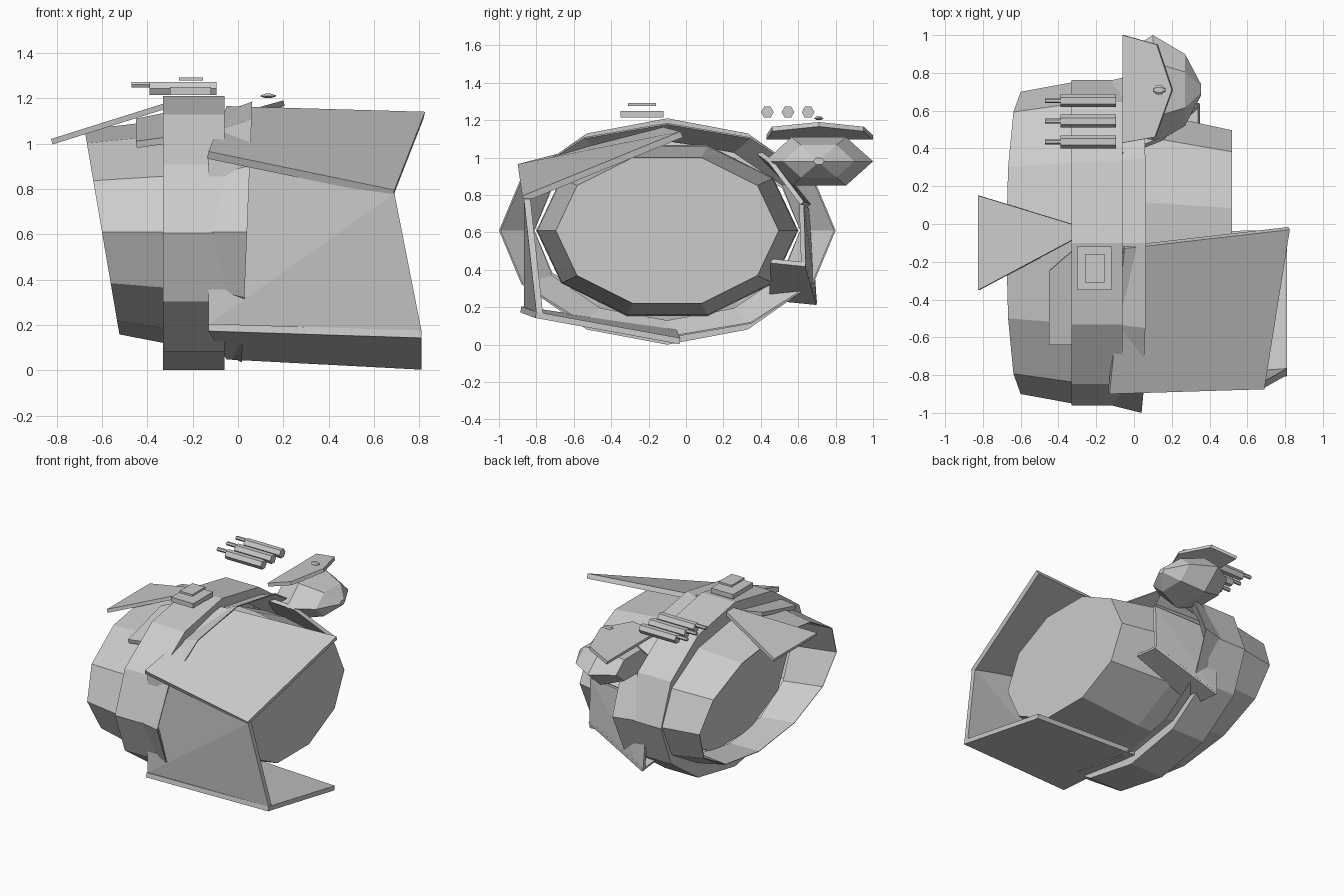
import bpy, bmesh, math
from mathutils import Vector

grey = bpy.data.materials.new("light_grey")
grey.diffuse_color = (0.6, 0.6, 0.6, 1)


def make(name, verts, faces):
    me = bpy.data.meshes.new(name)
    bm = bmesh.new()
    vs = [bm.verts.new(v) for v in verts]
    for f in faces:
        bm.faces.new([vs[i] for i in f])
    bmesh.ops.recalc_face_normals(bm, faces=bm.faces)
    bm.to_mesh(me)
    bm.free()
    me.materials.append(grey)
    ob = bpy.data.objects.new(name, me)
    bpy.context.collection.objects.link(ob)
    return ob


def loft(name, n, cy, cz, rings, band=False):
    """n-sided rings along x: (x, y radius, z radius, tilt); a band is a closed loop of rings."""
    verts = []
    for x, ry, rz, tilt in rings:
        for i in range(n):
            a = 2 * math.pi * i / n
            dz = rz * math.sin(a)
            verts.append((x + tilt * dz, cy + ry * math.cos(a), cz + dz))
    m = len(rings)
    faces = []
    for r in range(m if band else m - 1):
        s = (r + 1) % m
        for i in range(n):
            j = (i + 1) % n
            faces.append((r * n + i, r * n + j, s * n + j, s * n + i))
    if not band:
        faces += [tuple(range(n)), tuple(range((m - 1) * n, m * n))]
    return make(name, verts, faces)


def plate(name, corners, t):
    """Polygon extruded downwards against its own normal."""
    p = [Vector(c) for c in corners]
    nrm = (p[1] - p[0]).cross(p[2] - p[0]).normalized() * t
    n = len(p)
    faces = [tuple(range(n)), tuple(range(n, 2 * n))]
    faces += [(i, (i + 1) % n, (i + 1) % n + n, i + n) for i in range(n)]
    return make(name, p + [v - nrm for v in p], faces)


def bent_plate(name, corners, off):
    """Quad plate folded along the diagonal between its 2nd and 4th corners."""
    p = [Vector(c) for c in corners]
    return make(name, p + [v + Vector(off) for v in p],
                [(0, 1, 3), (1, 2, 3), (4, 5, 7), (5, 6, 7),
                 (0, 1, 5, 4), (1, 2, 6, 5), (2, 3, 7, 6), (3, 0, 4, 7)])


def box(name, x0, x1, y0, y1, z0, z1):
    return plate(name, [(x0, y0, z1), (x1, y0, z1), (x1, y1, z1), (x0, y1, z1)], z1 - z0)


CY, CZ = -0.1, 0.605

# barrel-shaped core with flat ends
loft("core", 10, CY, 0.61, [(-0.3, 0.67, 0.45, 0), (-0.1, 0.7, 0.48, 0),
                            (0.06, 0.695, 0.475, 0), (0.52, 0.596, 0.41, 0)])

# bands around the core
loft("left_shell", 12, CY, 0.61, [(-0.30, 0.855, 0.495, 0), (-0.6, 0.8, 0.452, -0.17),
                                  (-0.6, 0.795, 0.447, -0.17), (-0.29, 0.71, 0.45, 0)], True)
loft("centre_strap", 12, CY, CZ, [(-0.33, 0.862, 0.605, 0), (-0.06, 0.862, 0.605, 0),
                                  (-0.06, 0.8, 0.51, 0), (-0.33, 0.8, 0.48, 0)], True)
loft("right_flare", 12, CY, 0.61, [(-0.14, 0.855, 0.5, 0), (0.04, 0.9, 0.575, 0.04),
                                   (0.04, 0.892, 0.567, 0.04), (-0.1, 0.71, 0.48, 0)], True)

# three large armour plates forming a C
plate("top_armour", [(-0.13, -0.9, 0.965), (0.69, -0.875, 0.795),
                     (0.825, -0.03, 1.14), (-0.05, -0.13, 1.165)], 0.035)
bent_plate("front_armour", [(-0.13, -0.867, 0.94), (0.69, -0.867, 0.78),
                            (0.81, -0.8, 0.17), (-0.13, -0.867, 0.2)], (0, 0.035, 0))
plate("bottom_armour", [(-0.13, -0.88, 0.205), (0.81, -0.8, 0.175),
                        (0.81, -0.03, 0.035), (-0.05, -0.05, 0.08)], 0.033)

# left wing and shoulder plate
plate("wing", [(-0.825, -0.35, 1.02), (-0.3, -0.07, 1.185), (-0.3, -0.01, 1.185), (-0.825, 0.15, 1.02)], 0.025)
plate("shoulder_plate", [(-0.45, -0.64, 1.01), (-0.3, -0.64, 1.03),
                         (-0.3, -0.12, 1.14), (-0.45, -0.25, 1.11)], 0.03)

# three small armour plates at the back, forming a second C
plate("upper_back_plate", [(0.15, 0.46, 0.99), (0.34, 0.63, 0.765),
                           (-0.15, 0.68, 0.745), (-0.13, 0.35, 1.07)], 0.025)
bent_plate("back_plate", [(-0.15, 0.665, 0.72), (0.34, 0.63, 0.75),
                          (0.34, 0.64, 0.44), (-0.14, 0.7, 0.22)], (0, -0.025, 0))
plate("lower_back_plate", [(-0.14, 0.45, 0.26), (0.34, 0.45, 0.46),
                           (0.34, 0.64, 0.44), (-0.14, 0.7, 0.235)], 0.025)

# hatch on the strap
box("hatch_base", -0.3, -0.12, -0.35, -0.12, 1.215, 1.25)
box("hatch_lid", -0.26, -0.155, -0.31, -0.16, 1.277, 1.292)

# gun cluster
for k, y in enumerate((0.435, 0.545, 0.653)):
    loft(f"gun_body_{k}", 6, y, 1.243, [(-0.39, 0.034, 0.034, 0), (-0.095, 0.034, 0.034, 0)])
    loft(f"gun_barrel_{k}", 6, y, 1.26, [(-0.47, 0.013, 0.014, 0), (-0.31, 0.013, 0.014, 0)])

# head and visor
loft("head", 6, 0.71, 0.98, [(-0.06, 0.19, 0.09, 0), (0.1, 0.29, 0.15, 0),
                             (0.27, 0.19, 0.1, 0), (0.355, 0.03, 0.02, 0)])
plate("visor", [(-0.06, 0.43, 1.12), (0.11, 0.46, 1.165), (0.2, 0.71, 1.19),
                (0.12, 0.95, 1.165), (-0.06, 1.0, 1.12)], 0.025)
loft("visor_knob", 6, 0.71, 1.21, [(0.1, 0.006, 0.003, 0), (0.12, 0.025, 0.011, 0),
                                   (0.145, 0.025, 0.011, 0), (0.168, 0.006, 0.003, 0)])
